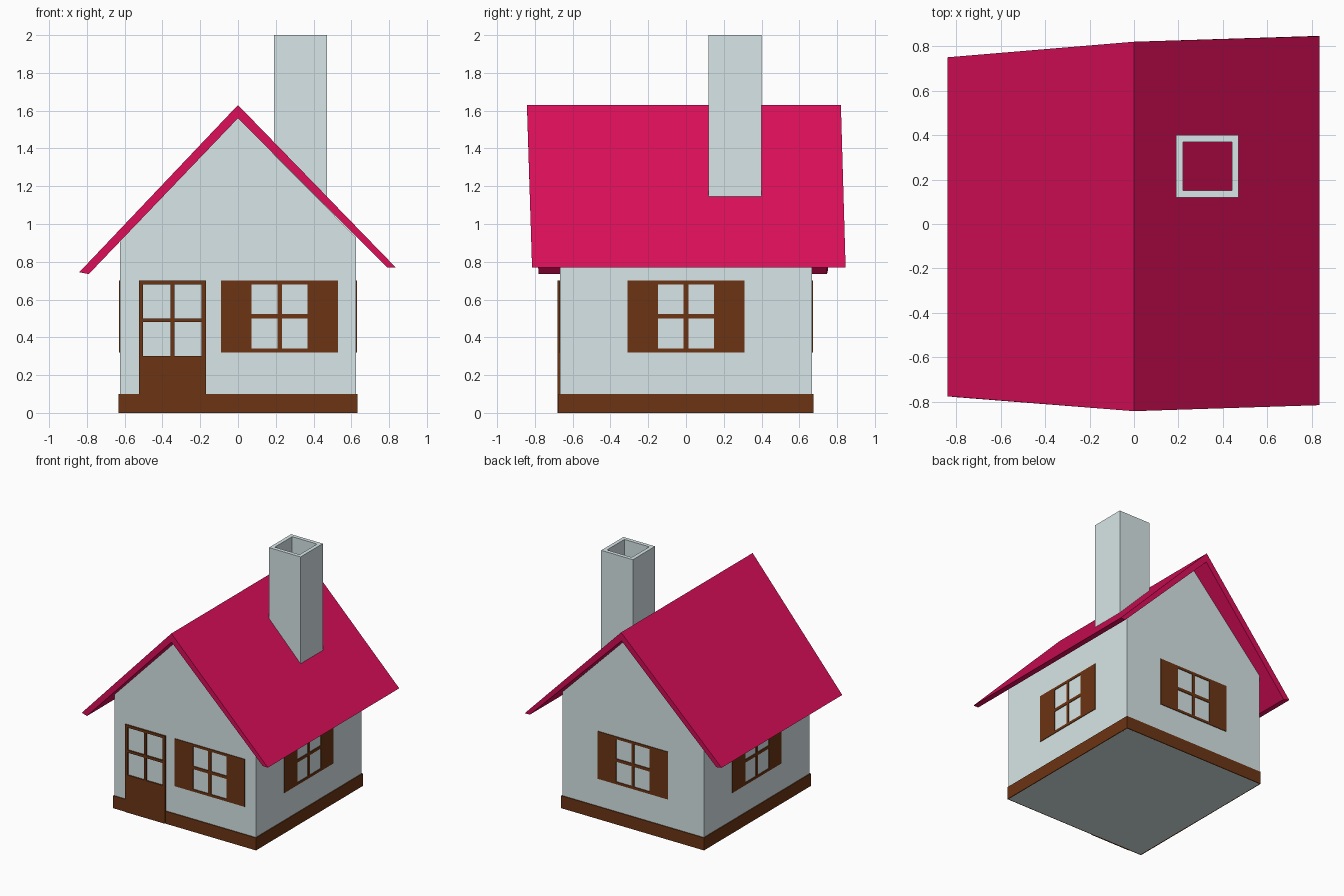
import bpy
import bmesh
from math import pi
from mathutils import Matrix, Vector

if "Cube" in bpy.data.objects:
    bpy.data.objects.remove(bpy.data.objects["Cube"], do_unlink=True)


def material(name, rgb):
    m = bpy.data.materials.new(name)
    m.use_nodes = True
    m.diffuse_color = (*rgb, 1)
    m.node_tree.nodes["Principled BSDF"].inputs["Base Color"].default_value = (*rgb, 1)
    return m


PLASTER = material("pale grey plaster", (0.72, 0.83, 0.84))
TIMBER = material("brown timber", (0.15, 0.035, 0.007))
ROOF = material("crimson roof", (0.72, 0.0046, 0.102))


def finish(name, bm, mat):
    bmesh.ops.recalc_face_normals(bm, faces=bm.faces)
    mesh = bpy.data.meshes.new(name)
    bm.to_mesh(mesh)
    bm.free()
    mesh.materials.append(mat)
    obj = bpy.data.objects.new(name, mesh)
    bpy.context.collection.objects.link(obj)
    return obj


def add_box(bm, lo, hi):
    lo, hi = Vector(lo), Vector(hi)
    size = Matrix.Diagonal((*(hi - lo), 1))
    bmesh.ops.create_cube(bm, size=1, matrix=Matrix.Translation((lo + hi) / 2) @ size)


def prism(name, profile, front_y, back_y, mat):
    """Join an (x, z) profile at the front to the same profile at the back."""
    bm = bmesh.new()
    ends = [[bm.verts.new((x, y, z)) for (x, z), y in zip(profile, ys)]
            for ys in (front_y, back_y)]
    for end in ends:
        bm.faces.new(end)
    n = len(profile)
    for i in range(n):
        j = (i + 1) % n
        bm.faces.new((ends[0][i], ends[0][j], ends[1][j], ends[1][i]))
    return finish(name, bm, mat)


def tube(name, x0, x1, y0, y1, z0, z1, wall, mat):
    """Square tube, open at both ends, with a rim of the given width."""
    bm = bmesh.new()
    rings = []
    for inset, z in ((0, z0), (0, z1), (wall, z1), (wall, z0)):
        a, b, c, d = x0 + inset, x1 - inset, y0 + inset, y1 - inset
        rings.append([bm.verts.new(p) for p in
                      ((a, c, z), (b, c, z), (b, d, z), (a, d, z))])
    for r in range(4):
        low, high = rings[r], rings[(r + 1) % 4]
        for i in range(4):
            j = (i + 1) % 4
            bm.faces.new((low[i], low[j], high[j], high[i]))
    return finish(name, bm, mat)


HALF_X, HALF_Y = 0.625, 0.668

# Walls with gable ends
gable = [(-HALF_X, 0), (HALF_X, 0), (HALF_X, 0.93), (0, 1.56), (-HALF_X, 0.91)]
prism("house_walls", gable, [-HALF_Y] * 5, [HALF_Y] * 5, PLASTER)

# Plinth band around the foot of the walls
tube("plinth", -0.632, 0.632, -0.675, 0.675, 0, 0.1, 0.012, TIMBER)

# Slightly crooked roof
roof = [(-0.84, 0.745), (-0.79, 0.735), (0, 1.56), (0.79, 0.77), (0.835, 0.77), (0, 1.63)]
prism("roof", roof,
      [-0.775, -0.78, -0.84, -0.815, -0.815, -0.842],
      [0.75, 0.745, 0.815, 0.845, 0.845, 0.82], ROOF)

# Hollow chimney
tube("chimney", 0.19, 0.47, 0.12, 0.40, 1.1, 2.0, 0.03, PLASTER)


# Shuttered windows: built facing the front, then turned onto each wall
def window(name, turn, distance, shift=0):
    bm = bmesh.new()
    bars = [(-0.31, -0.148, 0.32, 0.70), (0.148, 0.31, 0.32, 0.70),
            (-0.012, 0.012, 0.32, 0.70),
            (-0.148, 0.148, 0.32, 0.34), (-0.148, 0.148, 0.50, 0.524),
            (-0.148, 0.148, 0.68, 0.70)]
    for x0, x1, z0, z1 in bars:
        add_box(bm, (x0 + shift, -distance - 0.005, z0), (x1 + shift, -distance + 0.002, z1))
    bmesh.ops.rotate(bm, verts=bm.verts, matrix=Matrix.Rotation(turn, 3, "Z"))
    return finish(name, bm, TIMBER)


window("front_window", 0, HALF_Y, 0.22)
window("left_window", pi / 2, HALF_X)
window("back_window", pi, HALF_Y)
window("right_window", -pi / 2, HALF_X)

# Door with a solid lower panel and four panes above
bm = bmesh.new()
for x0, x1, z0, z1 in [(-0.525, -0.17, 0, 0.30),
                       (-0.525, -0.503, 0.30, 0.70), (-0.192, -0.17, 0.30, 0.70),
                       (-0.357, -0.337, 0.30, 0.70),
                       (-0.525, -0.17, 0.48, 0.50), (-0.525, -0.17, 0.68, 0.70)]:
    add_box(bm, (x0, -0.679, z0), (x1, -HALF_Y + 0.002, z1))
finish("front_door", bm, TIMBER)
